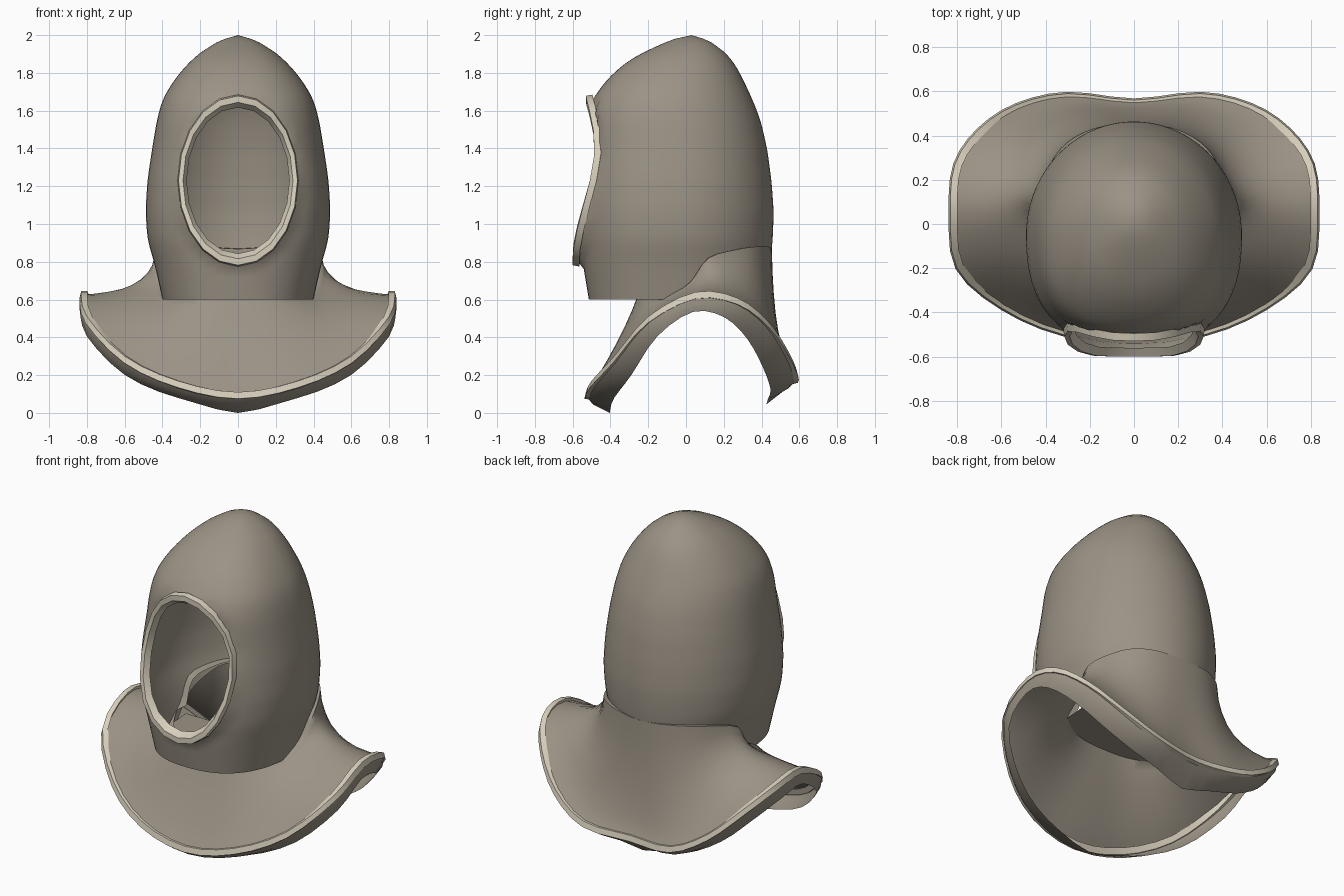
import bpy, bmesh, math
from mathutils import Vector

if "Cube" in bpy.data.objects:
    bpy.data.objects.remove(bpy.data.objects["Cube"])


def material(name, rgb):
    m = bpy.data.materials.new(name)
    m.diffuse_color = (*rgb, 1)
    m.use_nodes = True
    m.node_tree.nodes["Principled BSDF"].inputs["Base Color"].default_value = m.diffuse_color
    return m


CLOTH = material("taupe cloth", (0.33, 0.29, 0.235))
TRIM = material("pale trim", (0.68, 0.62, 0.50))


def interp(table, v):
    """Piecewise linear lookup; each entry is (key, value, value...)."""
    if v <= table[0][0]:
        return table[0][1:]
    for a, b in zip(table, table[1:]):
        if v <= b[0]:
            t = (v - a[0]) / (b[0] - a[0])
            return tuple(p + (q - p) * t for p, q in zip(a[1:], b[1:]))
    return table[-1][1:]


def finish(bm, name, mat, angle):
    bmesh.ops.recalc_face_normals(bm, faces=bm.faces[:])
    me = bpy.data.meshes.new(name)
    bm.to_mesh(me)
    bm.free()
    me.materials.append(mat)
    for p in me.polygons:
        p.use_smooth = True
    me.set_sharp_from_angle(angle=math.radians(angle))
    ob = bpy.data.objects.new(name, me)
    bpy.context.collection.objects.link(ob)
    return ob


def loft(rows, close=False, tip=None):
    """Skin a list of closed rings; optionally join last to first or end in a tip."""
    bm = bmesh.new()
    grid = [[bm.verts.new(p) for p in row] for row in rows]
    n = len(grid[0])
    pairs = list(zip(grid, grid[1:])) + ([(grid[-1], grid[0])] if close else [])
    for a, b in pairs:
        for i in range(n):
            j = (i + 1) % n
            bm.faces.new((a[i], a[j], b[j], b[i]))
    if tip:
        t = bm.verts.new(tip)
        for i in range(n):
            bm.faces.new((grid[-1][i], grid[-1][(i + 1) % n], t))
    return bm


# ---- Hood: height, half width, front y, back y
HOOD = [(0.60, 0.40, -0.515, 0.42), (0.78, 0.44, -0.545, 0.445),
        (0.92, 0.48, -0.56, 0.46), (1.07, 0.49, -0.565, 0.465),
        (1.23, 0.48, -0.555, 0.453), (1.40, 0.455, -0.535, 0.43),
        (1.55, 0.43, -0.525, 0.395), (1.66, 0.40, -0.495, 0.352),
        (1.75, 0.347, -0.432, 0.31), (1.82, 0.292, -0.362, 0.275),
        (1.88, 0.235, -0.285, 0.235), (1.94, 0.16, -0.165, 0.178),
        (1.98, 0.07, -0.06, 0.095)]
HEM_Z = [(-0.03, 0.60), (0.12, 0.74), (0.30, 0.845), (0.45, 0.86)]
FACE_Y = [(0.78, -0.60), (0.85, -0.598), (1.0, -0.57), (1.2, -0.515),
          (1.35, -0.485), (1.5, -0.49), (1.6, -0.51), (1.68, -0.53)]
FACE_Z, FACE_RX, FACE_RZ = 1.23, 0.32, 0.455


def hood_size(z):
    """Average nearby lookups so the outline bends gently."""
    d = min(0.04, max(0.0, 1.98 - z), z - 0.6)
    samples = [interp(HOOD, z + k * d) for k in (-1, -0.5, 0, 0.5, 1)]
    return [sum(s[i] for s in samples) / 5 for i in range(3)]


def hood_point(a, z):
    w, yf, yb = hood_size(z)
    c, s = math.cos(a), math.sin(a)
    mid = (yf + yb) / 2
    e = 2 / 2.4 if s < 0 else 1.0          # front is a little squarer
    x = w * math.copysign(abs(c) ** e, c)
    y = mid + (yb - mid) * math.copysign(abs(s) ** e, s)
    return Vector((x, y, z))


COLS = 64
angles = [2 * math.pi * (i + 0.5) / COLS for i in range(COLS)]
rows = []
for k in range(8):                          # lower part rises towards the back
    ring = []
    for a in angles:
        zb = interp(HEM_Z, hood_point(a, 0.8).y)[0]
        ring.append(hood_point(a, zb + (0.92 - zb) * k / 8))
    rows.append(ring)
hem = rows[0]
levels = [0.92 + 0.74 * k / 20 for k in range(21)]
levels += [1.69, 1.72, 1.75, 1.785, 1.82, 1.85, 1.88, 1.91, 1.94, 1.96, 1.98]
rows += [[hood_point(a, z) for a in angles] for z in levels]
bm = loft(rows, tip=(0, 0.03, 2.0))


def face_radius(p):
    return math.hypot(p.x / FACE_RX, (p.z - FACE_Z) / FACE_RZ)


# Face opening, with its edge drawn onto the oval
hole = [f for f in bm.faces if f.calc_center_median().y < -0.2
        and face_radius(f.calc_center_median()) < 0.95]
bmesh.ops.delete(bm, geom=hole, context='FACES')
for v in bm.verts:
    if v.is_boundary and v.co.y < -0.2 and v.co.z > 0.7:
        r = 0.94 / face_radius(v.co)
        v.co.x *= r
        v.co.z = FACE_Z + (v.co.z - FACE_Z) * r
        v.co.y = interp(FACE_Y, v.co.z)[0] + 0.025
finish(bm, "hood", CLOTH, 50)

# Floor closing the front of the hood down to the neck
bm = bmesh.new()
bm.faces.new([bm.verts.new((p.x, p.y, 0.605)) for p in hem if p.y < 0.08])
finish(bm, "hood_floor", CLOTH, 30)

# Trim around the face opening: (scale, depth) cross-section
rows = []
for scale, depth in [(1.0, 0.035), (0.985, 0.0), (0.91, 0.0), (0.85, 0.04)]:
    ring = []
    for i in range(20):
        a = 2 * math.pi * i / 20
        y = interp(FACE_Y, FACE_Z + FACE_RZ * math.sin(a))[0] + depth
        ring.append((FACE_RX * scale * math.cos(a), y,
                     FACE_Z + FACE_RZ * scale * math.sin(a)))
    rows.append(ring)
finish(loft(rows, close=True), "face_trim", TRIM, 30)

# ---- Mantle: half outlines from front centre to back centre
NECK = [(0, -0.26, 0.61), (0.15, -0.25, 0.61), (0.28, -0.20, 0.61),
        (0.39, -0.10, 0.62), (0.43, 0.02, 0.69), (0.445, 0.12, 0.82),
        (0.38, 0.27, 0.865), (0.30, 0.37, 0.88), (0.17, 0.435, 0.88), (0, 0.455, 0.87)]
EDGE = [(0, -0.53, 0.09), (0.32, -0.50, 0.15), (0.60, -0.38, 0.28),
        (0.80, -0.20, 0.49), (0.83, 0.05, 0.62), (0.81, 0.27, 0.59),
        (0.70, 0.43, 0.47), (0.53, 0.54, 0.31), (0.30, 0.59, 0.19), (0, 0.56, 0.17)]


def smooth_loop(half, sub=3):
    """Mirror a half outline and round it with a Catmull-Rom spline."""
    pts = [Vector(p) for p in half]
    pts += [Vector((-p.x, p.y, p.z)) for p in pts[-2:0:-1]]
    n, out = len(pts), []
    for i in range(n):
        a, b, c, d = (pts[(i + k) % n] for k in (-1, 0, 1, 2))
        for s in range(sub):
            t = s / sub
            out.append(0.5 * (2 * b + (c - a) * t + (2 * a - 5 * b + 4 * c - d) * t ** 2
                              + (3 * b - a - 3 * c + d) * t ** 3))
    return out


neck, edge = smooth_loop(NECK), smooth_loop(EDGE)
rows = []
# Collar lip tucked inside the hood
rows.append([(p.x * 0.86, p.y * 0.86, p.z - 0.004) if p.y > 0 else
             (p.x * 0.97, p.y * 0.97, p.z) for p in neck])
for k in range(9):
    t = k / 8
    ring = []
    for a, b in zip(neck, edge):
        w = min(1, max(0, (a.y + 0.2) / 0.3))   # straight in front, flared behind
        f, g = t ** (1.1 + 0.65 * w), 1 - (1 - t) ** (1.1 + 0.3 * w)
        ring.append((a.x + (b.x - a.x) * f, a.y + (b.y - a.y) * f,
                     a.z + (b.z - a.z) * g))
    rows.append(ring)
finish(loft(rows), "mantle", CLOTH, 60)

# Hem turned under the mantle edge, dipping at front and back centre
under, middle = [], []
for p in edge:
    dip = max(0, 1 - abs(p.x) / 0.25) * (0.03 if p.y < 0 else 0.065)
    drop = 0.06 + 0.025 * min(1, abs(p.x) / 0.8) + dip
    under.append(Vector((p.x, p.y * 0.76, p.z - drop)))
    middle.append(Vector((p.x * 1.01, p.y * 0.93, p.z - 0.045)))
finish(loft([edge, middle, under]), "turned_hem", CLOTH, 45)

# Trim along the mantle edge: (outward, up) cross-section
rows = []
for out, up in [(-0.032, 0.02), (0.0, 0.02), (0.008, -0.015), (-0.02, -0.02)]:
    ring = []
    for i, p in enumerate(edge):
        d = edge[(i + 1) % len(edge)] - edge[i - 1]
        normal = Vector((d.y, -d.x, 0)).normalized()
        ring.append(p + normal * out + Vector((0, 0, up)))
    rows.append(ring)
finish(loft(rows, close=True), "mantle_trim", TRIM, 30)
